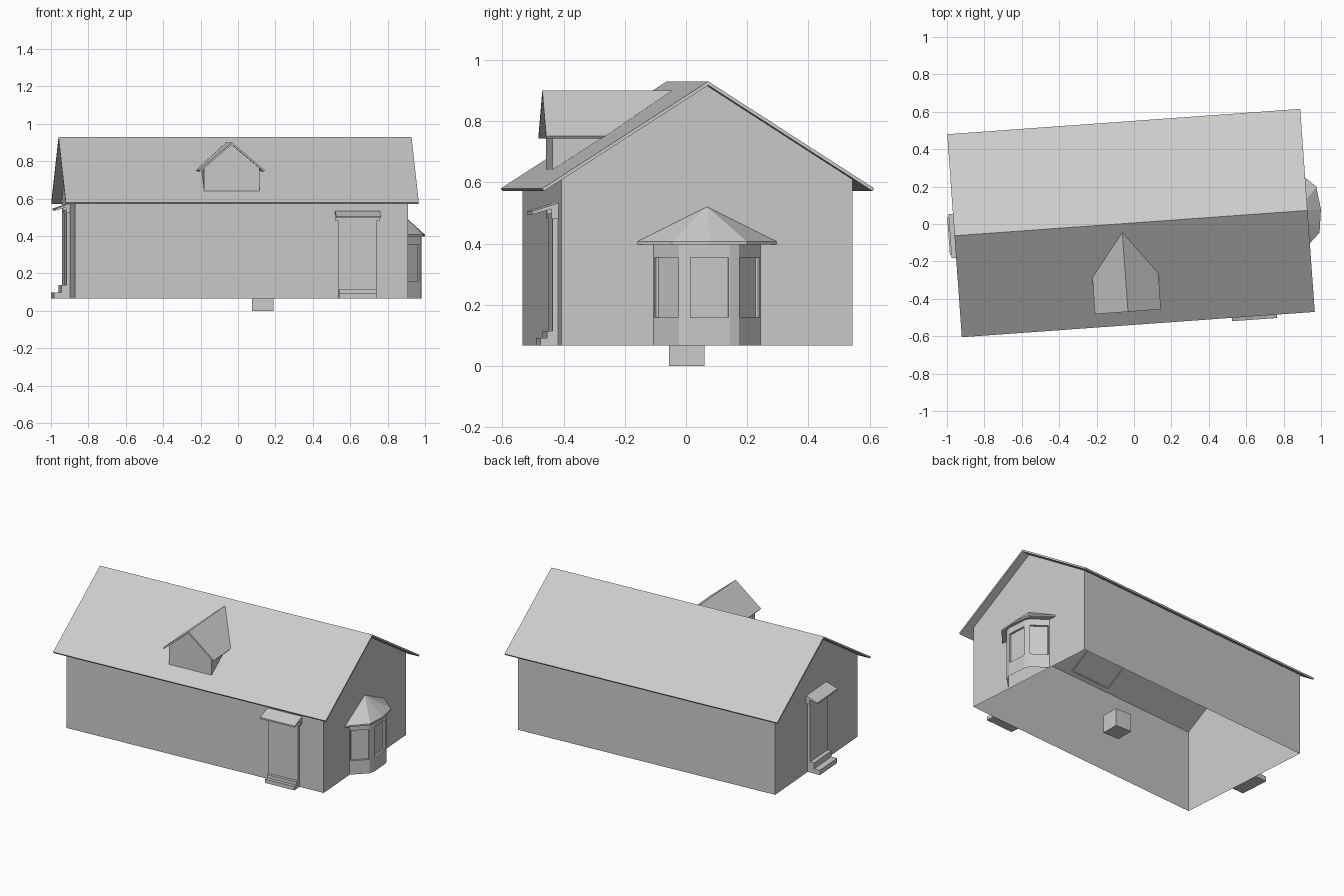
import bpy, bmesh, math
from mathutils import Matrix, Vector

if "Cube" in bpy.data.objects:
    bpy.data.objects.remove(bpy.data.objects["Cube"])

# The whole house is turned slightly about z
HOUSE = Matrix.Translation((-0.016, 0.005, 0)) @ Matrix.Rotation(math.radians(4.1), 4, 'Z')
BASE, RIDGE, SLOPE = 0.067, 0.93, 0.643
L, W = 0.892, 0.476          # wall half length / half width


def make(name, verts, faces, mat=HOUSE, fix=True):
    bm = bmesh.new()
    vs = [bm.verts.new(v) for v in verts]
    for f in faces:
        bm.faces.new([vs[i] for i in f])
    if fix:
        bmesh.ops.recalc_face_normals(bm, faces=bm.faces)
    return finish(name, bm, mat)


def finish(name, bm, mat):
    me = bpy.data.meshes.new(name)
    bm.transform(mat)
    bm.to_mesh(me)
    bm.free()
    ob = bpy.data.objects.new(name, me)
    bpy.context.collection.objects.link(ob)
    return ob


def loft(name, a, b, mat=HOUSE, caps=True, skip=()):
    """Join two matching outlines; skip leaves out side faces."""
    n = len(a)
    faces = [(i, (i + 1) % n, n + (i + 1) % n, n + i) for i in range(n) if i not in skip]
    if caps:
        faces += [tuple(range(n)), tuple(range(n, 2 * n))]
    return make(name, list(a) + list(b), faces, mat)


def prism(name, profile, x0, x1, mat=HOUSE, **kw):
    """Extrude a (y, z) profile along x."""
    return loft(name, [(x0, y, z) for y, z in profile],
                [(x1, y, z) for y, z in profile], mat, **kw)


def box(name, x0, x1, y0, y1, z0, z1, mat=HOUSE):
    return prism(name, [(y0, z0), (y1, z0), (y1, z1), (y0, z1)], x0, x1, mat)


def roof_z(y):
    return RIDGE - SLOPE * abs(y)


# Walls: open below and under the roof
top = roof_z(W) - 0.014
prism("walls", [(-W, BASE), (W, BASE), (W, top), (0, RIDGE - 0.014), (-W, top)],
      -L, L, skip=(0, 2, 3))

# Main roof
e = 0.544
prism("main_roof", [(0, RIDGE), (e, roof_z(e)), (e - 0.006, roof_z(e) - 0.009),
                    (0, RIDGE - 0.013), (-e + 0.006, roof_z(e) - 0.009), (-e, roof_z(e))],
      -0.946, 0.946)

# Dormer: roof running back into the main slope
dx, dw, de, dtop, deave, dfront = -0.05, 0.148, 0.177, 0.90, 0.752, -0.472
ds = (dtop - deave) / de
outline = [(0, dtop), (de, deave), (de - 0.006, deave - 0.008),
           (0, dtop - 0.012), (-de + 0.006, deave - 0.008), (-de, deave)]
loft("dormer_roof", [(dx + x, dfront, z) for x, z in outline],
     [(dx + x, -(RIDGE - z) / SLOPE, z) for x, z in outline])

# Dormer walls: front gable and two cheeks that dip just under the roof
f, wz = -0.45, dtop - ds * dw - 0.008
back = -(RIDGE - wz) / SLOPE
low = 0.022
verts = [(dx - dw, f, roof_z(f) - low), (dx + dw, f, roof_z(f) - low), (dx + dw, f, wz),
         (dx, f, dtop - 0.01), (dx - dw, f, wz),
         (dx - dw, back, wz), (dx - dw, back, wz - low),
         (dx + dw, back, wz), (dx + dw, back, wz - low)]
make("dormer_walls", verts, [(0, 1, 2, 3, 4), (0, 4, 5, 6), (1, 8, 7, 2)])


# Doors with steps and a sloping canopy; -y points outward from the wall
def entrance(prefix, mat, half, h1, h2, d1, d2, top, canopy):
    box(prefix + "_lower_step", -half, half, -d1, 0, 0, h1, mat)
    box(prefix + "_upper_step", -half, half, -d2, 0, h1, h2, mat)
    box(prefix + "_panel", -half, half, -0.018, 0, h2, top, mat)
    prism(prefix + "_canopy", [(-canopy, top - 0.004), (0, top + 0.02),
                               (0, top + 0.034), (-canopy, top + 0.006)],
          -half - 0.018, half + 0.018, mat)
    for side, s in (("left", -1), ("right", 1)):
        a, b = sorted((s * half, s * (half + 0.016)))
        prism(prefix + "_bracket_" + side,
              [(-0.022, top - 0.018), (0, top - 0.018), (0, top + 0.02), (-0.022, top + 0.014)],
              a, b, mat)


entrance("front_door", HOUSE @ Matrix.Translation((0.622, -W, BASE)),
         0.102, 0.025, 0.047, 0.058, 0.036, 0.432, 0.086)
entrance("side_door", HOUSE @ Matrix.Translation((-L, 0, BASE)) @ Matrix.Rotation(-math.pi / 2, 4, 'Z'),
         0.1, 0.032, 0.07, 0.086, 0.046, 0.473, 0.078)

# Bay window on the right gable: three stacked bands, windows inset in the middle one
BAY = HOUSE @ Matrix.Translation((L, 0, 0))
half_plan = [(0, -0.175), (0.092, -0.098), (0.103, -0.067)]
plan = half_plan + [(x, -y) for x, y in reversed(half_plan)]
levels = [BASE, 0.153, 0.36, 0.40]
bm = bmesh.new()
rows = [[bm.verts.new((x, y, z)) for x, y in plan] for z in levels]
panes = []
for r in range(3):
    for i in range(len(plan) - 1):
        face = bm.faces.new((rows[r][i], rows[r][i + 1], rows[r + 1][i + 1], rows[r + 1][i]))
        if r == 1 and i in (0, 2, 4):
            panes.append(face)
bm.normal_update()
for face in panes:
    bmesh.ops.inset_individual(bm, faces=[face], thickness=0.007, depth=0)
    bmesh.ops.inset_individual(bm, faces=[face], thickness=0.001, depth=-0.012)
finish("bay_window", bm, BAY)

# Bay roof: faceted half cone with a thin edge
eave = [(0, -0.228), (0.11, -0.123), (0.126, 0), (0.11, 0.123), (0, 0.228)]
n = len(eave)
verts = [(x, y, 0.407) for x, y in eave] + [(x, y, 0.397) for x, y in eave] + [(0, 0, 0.52)]
faces = [(i, i + 1, 2 * n) for i in range(n - 1)]
faces += [(i, n + i, n + i + 1, i + 1) for i in range(n - 1)]
faces += [tuple(range(n, 2 * n)), (0, 2 * n, n - 1, 2 * n - 1, n)]
make("bay_roof", verts, faces)
bpy.data.objects["bay_roof"].data.transform(Matrix.Translation(HOUSE.to_3x3() @ Vector((L, 0, 0))))

# Small block under the middle of the house, square to the axes
box("base_block", 0.074, 0.191, -0.056, 0.061, 0, 0.117, Matrix())
